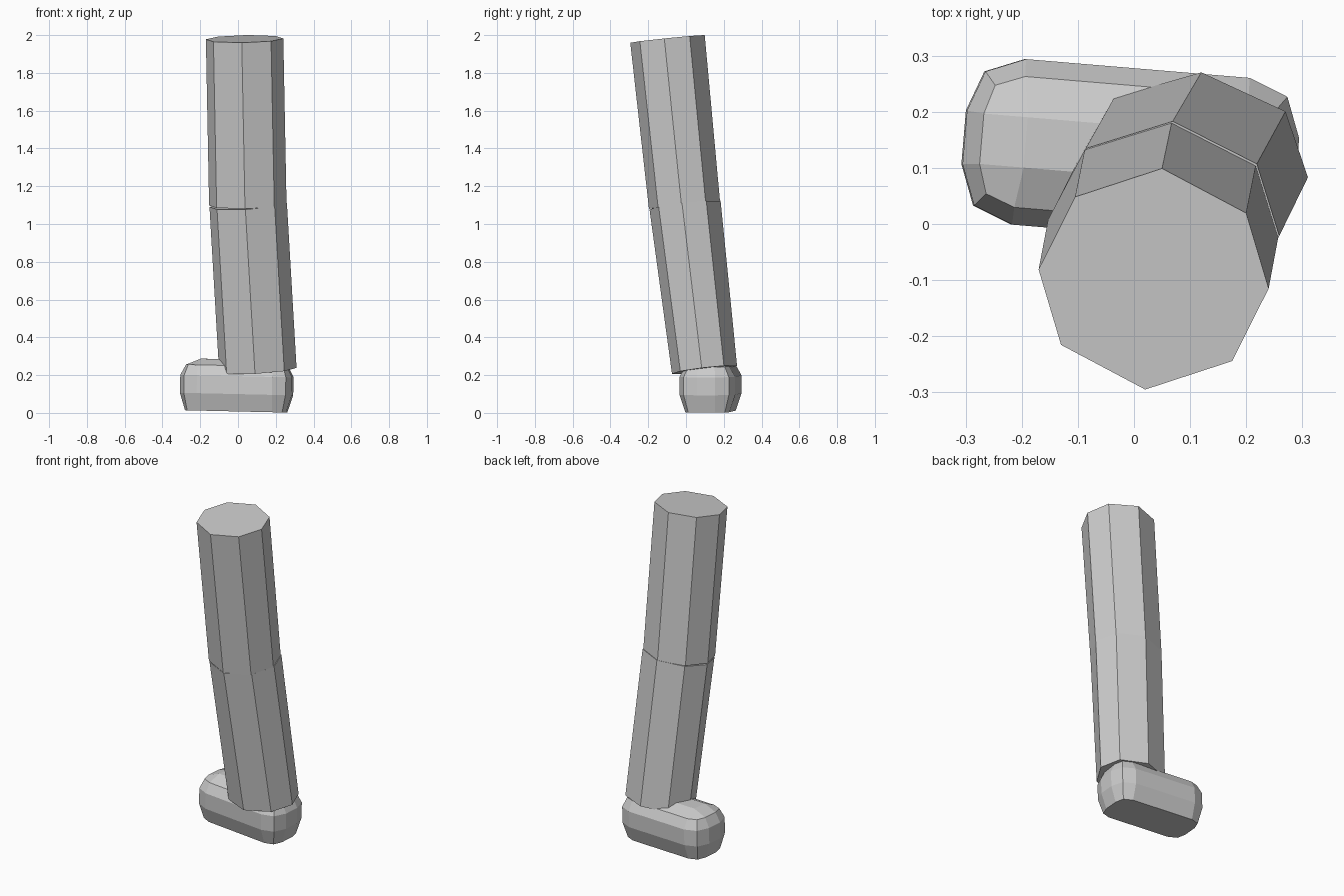
import bpy, bmesh, math

if "Cube" in bpy.data.objects:
    bpy.data.objects.remove(bpy.data.objects["Cube"])


def finish(name, bm):
    bmesh.ops.recalc_face_normals(bm, faces=bm.faces)
    me = bpy.data.meshes.new(name)
    bm.to_mesh(me)
    bm.free()
    ob = bpy.data.objects.new(name, me)
    bpy.context.collection.objects.link(ob)
    return ob


# Eight-sided leg section, half given and repeated through the centre
HALF = [(0.205, -0.017), (0.165, 0.118), (0.015, 0.198), (-0.14, 0.147)]
SECTION = HALF + [(-x, -y) for x, y in HALF]


# Tube between two joints; each joint is (centre, depth scale), ends square to the axis
def limb(name, low, high):
    (a, da), (b, db) = low, high
    rise = b[2] - a[2]
    sx, sy = (a[0] - b[0]) / rise, (a[1] - b[1]) / rise
    bm = bmesh.new()
    rings = [[bm.verts.new((c[0] + x, c[1] + y * d, c[2] + sx * x + sy * y * d))
              for x, y in SECTION] for c, d in ((a, da), (b, db))]
    for i in range(8):
        j = (i + 1) % 8
        bm.faces.new((rings[0][i], rings[0][j], rings[1][j], rings[1][i]))
    for ring in rings:
        bm.faces.new(ring)
    return finish(name, bm)


limb("upper_leg", ((0.052, -0.008, 1.10), 0.95), ((0.035, -0.098, 1.98), 0.995))
limb("lower_leg", ((0.105, 0.098, 0.228), 0.87), ((0.054, -0.005, 1.10), 0.95))


# Foot: mirrored quarter outline, stacked into rings
def outline(quarter):
    q = list(quarter)
    half = q + [(x, -y) for x, y in reversed(q)]
    return half + [(-x, -y) for x, y in half]


wide = outline([(0.20, 0.148), (0.27, 0.12), (0.297, 0.048)])
narrow = outline([(0.20, 0.117), (0.252, 0.097), (0.268, 0.045)])

bm = bmesh.new()
rings = []
for pts, z in ((narrow, 0.008), (wide, 0.10), (wide, 0.195), (narrow, 0.25)):
    rings.append([bm.verts.new((x, y, z)) for x, y in pts])
for lo, hi in zip(rings, rings[1:]):
    for i in range(12):
        j = (i + 1) % 12
        bm.faces.new((lo[i], lo[j], hi[j], hi[i]))
bm.faces.new(rings[0])

# Domed top of the foot: flat patch, four sides and four corners
top = rings[-1]
patch = [bm.verts.new((x, y, 0.283)) for x, y in
         ((0.19, 0.045), (0.19, -0.045), (-0.19, -0.045), (-0.19, 0.045))]
bm.faces.new(patch)
for k in range(4):
    i = 3 * k
    bm.faces.new((top[i], top[i + 1], top[i + 2], patch[k]))
    bm.faces.new((top[i + 2], top[(i + 3) % 12], patch[(k + 1) % 4], patch[k]))

foot = finish("foot", bm)
foot.location = (-0.01, 0.13, 0)
foot.rotation_euler = (0, math.radians(1.3), math.radians(-4.8))
